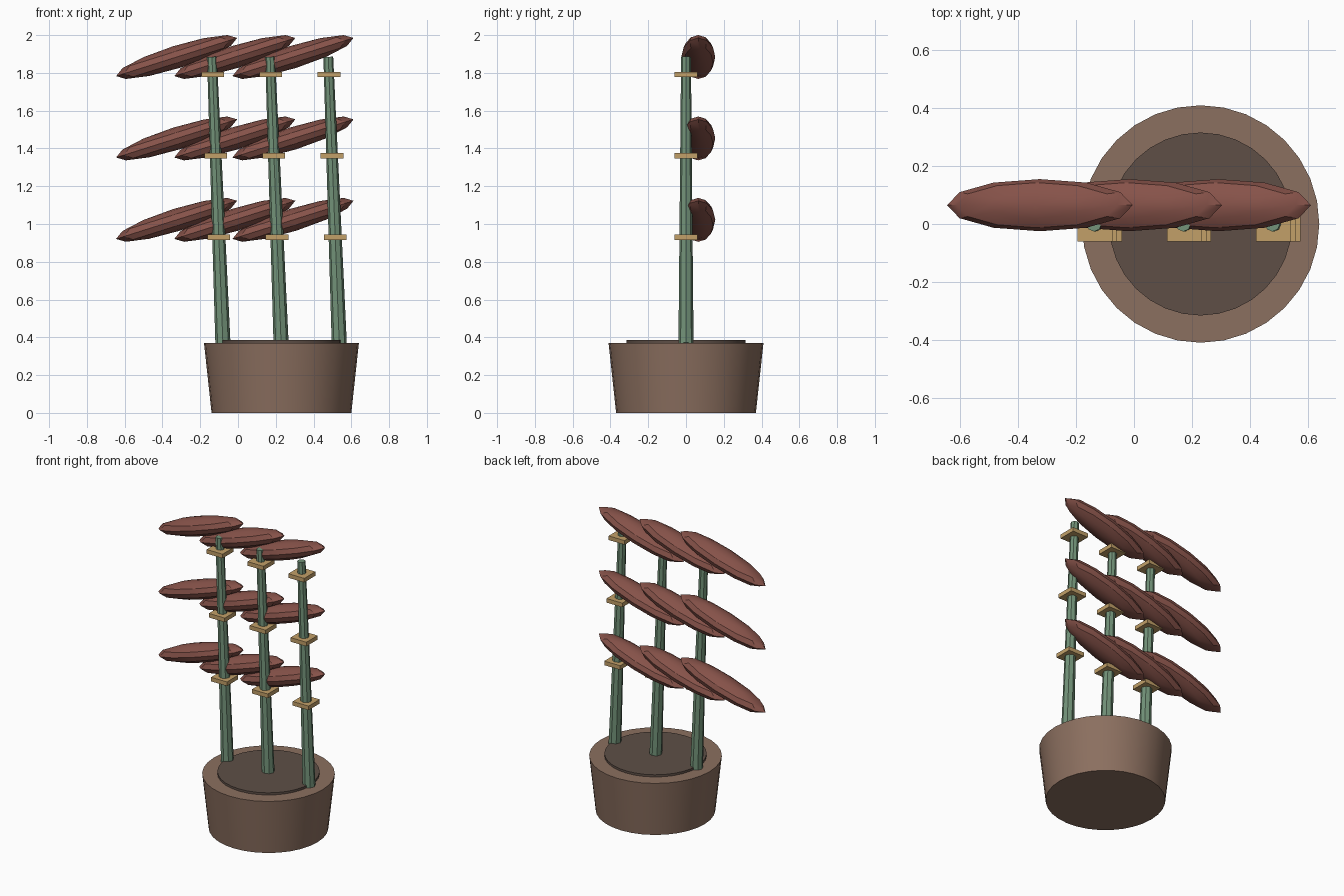
import bpy, math
from mathutils import Vector

old = bpy.data.objects.get("Cube")
if old:
    bpy.data.objects.remove(old, do_unlink=True)


def material(name, rgb):
    m = bpy.data.materials.new(name)
    m.use_nodes = True
    m.diffuse_color = (*rgb, 1)
    m.node_tree.nodes["Principled BSDF"].inputs["Base Color"].default_value = (*rgb, 1)
    return m


clay = material("clay brown", (0.26, 0.16, 0.115))
earth = material("dark earth", (0.112, 0.078, 0.062))
green = material("stem green", (0.17, 0.29, 0.19))
tan = material("tan band", (0.54, 0.35, 0.14))
red = material("leaf red brown", (0.24, 0.085, 0.067))


def finish(name, mat, smooth=None):
    ob = bpy.context.object
    ob.name = name
    ob.data.materials.append(mat)
    if smooth:
        bpy.ops.object.shade_smooth_by_angle(angle=math.radians(smooth))
    return ob


def tapered(name, mat, start, end, r1, r2, sides, smooth=None):
    """Tapered cylinder between two points."""
    a, b = Vector(start), Vector(end)
    bpy.ops.mesh.primitive_cone_add(
        vertices=sides, radius1=r1, radius2=r2, depth=(b - a).length,
        location=(a + b) / 2, rotation=Vector((0, 0, 1)).rotation_difference(b - a).to_euler())
    return finish(name, mat, smooth)


# Pot and soil
POT_X = 0.23
tapered("pot", clay, (POT_X, 0, 0), (POT_X, 0, 0.37), 0.37, 0.41, 32, 30)
tapered("soil", earth, (POT_X, 0, 0.35), (POT_X, 0, 0.385), 0.316, 0.316, 32, 30)

# Three leaning stems, each with three bands and three leaves
for s, side in enumerate(("right", "middle", "left")):
    shift = 0.308 * s
    base = Vector((-0.08 + shift, 0, 0.37))
    top = Vector((-0.138 + shift, 0, 1.885))
    tapered("stem_" + side, green, base, top, 0.04, 0.026, 8)
    for row, level in enumerate(("lower", "centre", "upper")):
        z = 0.93 + 0.431 * row
        x = base.lerp(top, (z - base.z) / (top.z - base.z)).x
        bpy.ops.mesh.primitive_cube_add(size=1, location=(x, 0, z), scale=(0.12, 0.12, 0.028))
        finish(f"band_{side}_{level}", tan)

        bpy.ops.mesh.primitive_uv_sphere_add(
            segments=12, ring_count=6, radius=1, location=(-0.325 + shift, 0.065, z + 0.092),
            rotation=(0, math.radians(-17.5), 0), scale=(0.336, 0.09, 0.06))
        finish(f"leaf_{side}_{level}", red, 30)
